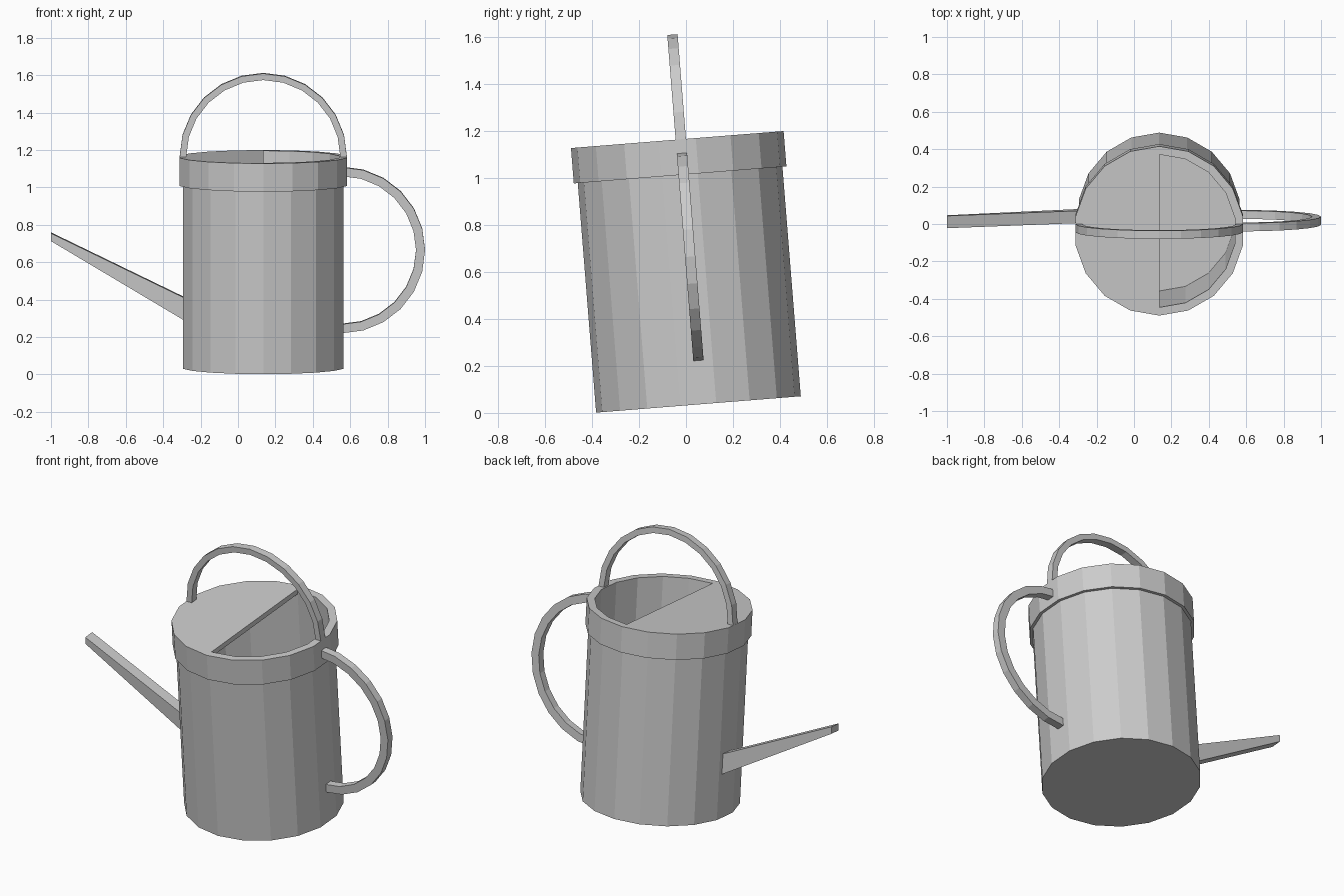
import bpy, bmesh
from math import radians, sin, cos, pi
from mathutils import Matrix

if "Cube" in bpy.data.objects:
    bpy.data.objects.remove(bpy.data.objects["Cube"])

SIDES = 18
X0 = 0.135           # body axis
H = 1.131            # body height
OFF = 0.015          # handles and spout sit slightly off the axis
# The whole can leans 4.6 degrees towards the front
TILT = Matrix.Translation((0, 0.053, 0.036)) @ Matrix.Rotation(radians(4.57), 4, 'X')


def finish(name, bm):
    bmesh.ops.remove_doubles(bm, verts=bm.verts, dist=1e-5)
    bmesh.ops.recalc_face_normals(bm, faces=bm.faces)
    mesh = bpy.data.meshes.new(name)
    bm.to_mesh(mesh)
    bm.free()
    obj = bpy.data.objects.new(name, mesh)
    bpy.context.collection.objects.link(obj)
    obj.matrix_world = TILT
    return obj


def lathe(name, profile, closed=False):
    """Turn an (r, z) profile around the body axis."""
    bm = bmesh.new()
    start = radians(10)
    vs = [bm.verts.new((r * cos(start), r * sin(start), z)) for r, z in profile]
    n = len(vs)
    edges = [bm.edges.new((vs[i], vs[(i + 1) % n])) for i in range(n if closed else n - 1)]
    bmesh.ops.spin(bm, geom=vs + edges, cent=(0, 0, 0), axis=(0, 0, 1),
                   angle=2 * pi, steps=SIDES, use_merge=True)
    bmesh.ops.translate(bm, verts=bm.verts, vec=(X0, 0, 0))
    return finish(name, bm)


def loft(name, sections):
    """Skin a row of equal-sized sections and cap both ends."""
    bm = bmesh.new()
    rows = [[bm.verts.new(p) for p in s] for s in sections]
    n = len(rows[0])
    for a, b in zip(rows, rows[1:]):
        for i in range(n):
            j = (i + 1) % n
            bm.faces.new((a[i], a[j], b[j], b[i]))
    bm.faces.new(rows[0])
    bm.faces.new(rows[-1])
    return finish(name, bm)


def half_ring(name, cx, cz, r_in, r_out, start, half_w=0.022, steps=12):
    """Half hoop of rectangular section in the XZ plane."""
    sections = []
    for i in range(steps + 1):
        a = radians(start) + pi * i / steps
        sections.append([(cx + r * cos(a), OFF + y, cz + r * sin(a))
                         for r, y in ((r_in, -half_w), (r_out, -half_w),
                                      (r_out, half_w), (r_in, half_w))])
    return loft(name, sections)


# Body: hollow can with a floor
lathe("body", [(0, 0), (0.437, 0), (0.437, H), (0.41, H), (0.41, 0.03), (0, 0.03)])

# Raised band around the top
lathe("rim_band", [(0.435, 0.98), (0.454, 0.98), (0.454, H), (0.435, H)], closed=True)

# Half cover on the spout side
arc = [radians(90 + 20 * i) for i in range(SIDES // 2 + 1)]
loft("half_cover", [[(X0 + 0.411 * cos(a), 0.411 * sin(a), z) for a in arc]
                    for z in (H - 0.03, H)])

# Carrying handle over the top and pouring handle at the side
half_ring("top_handle", X0, H, 0.412, 0.447, 0)
half_ring("side_handle", 0.555, 0.63, 0.397, 0.445, -90)

# Tapered square spout
loft("spout", [[(x, OFF + y, z) for y, z in ((-0.033, lo), (0.033, lo), (0.033, hi), (-0.033, hi))]
               for x, lo, hi in ((-1.0, 0.680, 0.722), (-0.28, 0.25, 0.372))])
